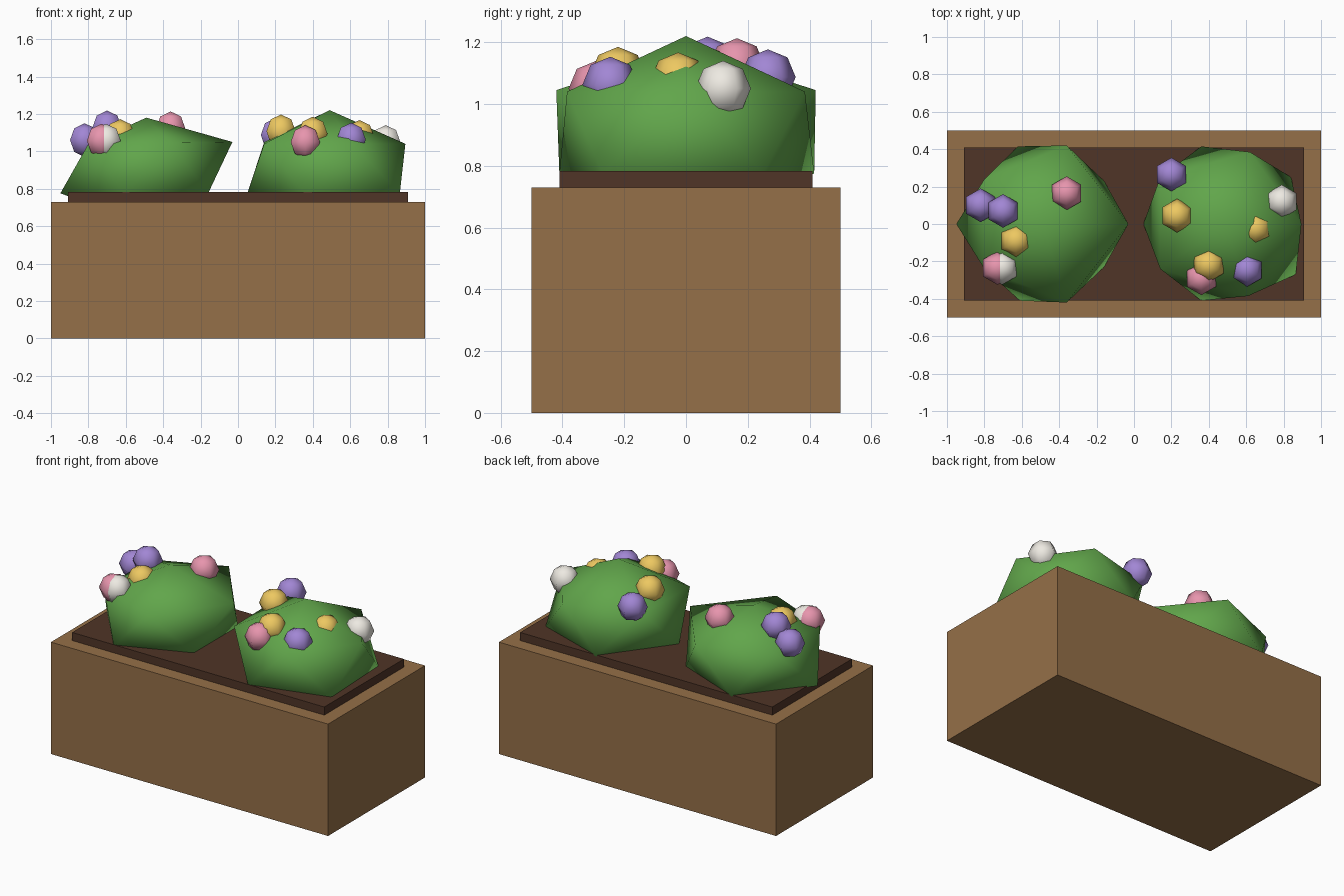
import bpy, bmesh
from mathutils import Matrix

if "Cube" in bpy.data.objects:
    bpy.data.objects.remove(bpy.data.objects["Cube"])


def material(name, rgb):
    m = bpy.data.materials.new(name)
    m.diffuse_color = (*rgb, 1)
    m.use_nodes = True
    m.node_tree.nodes["Principled BSDF"].inputs["Base Color"].default_value = m.diffuse_color
    return m


WOOD = material("wood", (0.30, 0.16, 0.065))
SOIL = material("soil", (0.08, 0.035, 0.02))
LEAF = material("leaf", (0.12, 0.38, 0.07))
PINK = material("pink", (0.80, 0.30, 0.42))
GOLD = material("gold", (0.85, 0.58, 0.12))
PURPLE = material("purple", (0.36, 0.24, 0.66))
WHITE = material("white", (0.85, 0.82, 0.76))


def finish(bm, name, mat, smooth=False):
    me = bpy.data.meshes.new(name)
    bmesh.ops.recalc_face_normals(bm, faces=bm.faces)
    for f in bm.faces:
        f.smooth = smooth
    bm.to_mesh(me)
    bm.free()
    me.materials.append(mat)
    ob = bpy.data.objects.new(name, me)
    bpy.context.collection.objects.link(ob)
    return ob


def box(name, sx, sy, z0, z1, mat):
    bm = bmesh.new()
    bmesh.ops.create_cube(bm, size=1, matrix=Matrix.Translation((0, 0, (z0 + z1) / 2))
                          @ Matrix.Diagonal((sx, sy, z1 - z0, 1)))
    finish(bm, name, mat)


def bush(name, points):
    """Irregular twenty-sided leaf clump through hand-placed corners."""
    bm = bmesh.new()
    for p in points:
        bm.verts.new(p)
    bmesh.ops.convex_hull(bm, input=bm.verts[:])
    finish(bm, name, LEAF, True)


def flower(name, loc, mat):
    bm = bmesh.new()
    bmesh.ops.create_uvsphere(bm, u_segments=6, v_segments=4, radius=0.09,
                              matrix=Matrix.Translation(loc))
    finish(bm, name, mat, True)


# Planter box and raised soil bed
box("planter_box", 2, 1, 0, 0.73, WOOD)
box("soil", 1.82, 0.82, 0.70, 0.783, SOIL)

# Leaf clumps: top, lower ring, upper ring, buried base
bush("left_bush", [
    (-0.49, 0, 1.18),
    (-0.95, 0, 0.775), (-0.62, 0.415, 0.775), (-0.16, 0.23, 0.775),
    (-0.16, -0.23, 0.775), (-0.61, -0.41, 0.775),
    (-0.03, 0, 1.05), (-0.36, 0.42, 1.045), (-0.80, 0.24, 1.04),
    (-0.80, -0.24, 1.04), (-0.36, -0.42, 1.045),
    (-0.49, 0, 0.62)])
bush("right_bush", [
    (0.49, 0, 1.22),
    (0.05, 0, 0.775), (0.36, 0.415, 0.775), (0.84, 0.25, 0.775),
    (0.865, -0.27, 0.775), (0.36, -0.41, 0.775),
    (0.895, 0, 1.04), (0.62, 0.385, 1.04), (0.14, 0.25, 1.05),
    (0.14, -0.24, 1.04), (0.61, -0.385, 1.04),
    (0.49, 0, 0.60)])

# Blossoms
blossoms = [
    (PURPLE, (-0.82, 0.10, 1.06)), (PURPLE, (-0.70, 0.07, 1.128)),
    (GOLD, (-0.63, -0.09, 1.082)), (PINK, (-0.73, -0.235, 1.057)),
    (WHITE, (-0.705, -0.235, 1.057)), (PINK, (-0.36, 0.165, 1.123)),
    (PURPLE, (0.20, 0.265, 1.087)), (GOLD, (0.23, 0.045, 1.107)),
    (WHITE, (0.79, 0.12, 1.05)), (GOLD, (0.65, -0.025, 1.077)),
    (GOLD, (0.40, -0.22, 1.095)), (PINK, (0.36, -0.29, 1.05)),
    (PURPLE, (0.605, -0.245, 1.063))]
for i, (mat, loc) in enumerate(blossoms, 1):
    flower(f"{mat.name}_flower_{i}", loc, mat)
